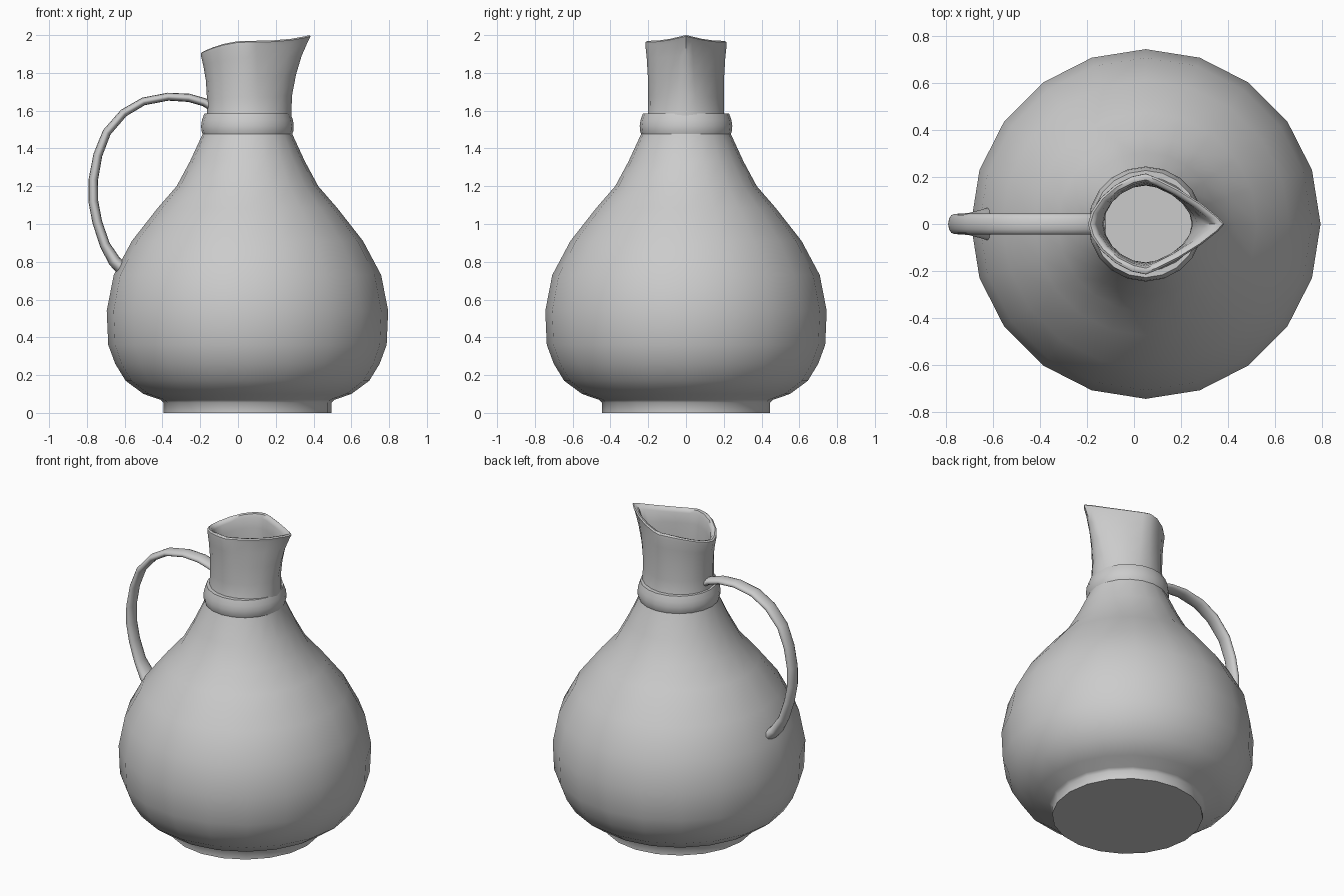
import bpy, bmesh
from math import cos, sin, pi, copysign
from mathutils import Vector
from mathutils.geometry import interpolate_bezier

if "Cube" in bpy.data.objects:
    bpy.data.objects.remove(bpy.data.objects["Cube"])

SIDES = 20
CX = 0.05  # axis of the vessel


def skin(name, rings, cap_start=False, cap_end=False, closed=False, angle=40):
    """Bridge a list of vertex rings into a smooth-shaded object."""
    bm = bmesh.new()
    loops = [[bm.verts.new(p) for p in ring] for ring in rings]
    pairs = list(zip(loops, loops[1:]))
    if closed:
        pairs.append((loops[-1], loops[0]))
    for a, b in pairs:
        n = len(a)
        for i in range(n):
            j = (i + 1) % n
            bm.faces.new((a[i], a[j], b[j], b[i]))
    if cap_start:
        bm.faces.new(loops[0][::-1])
    if cap_end:
        bm.faces.new(loops[-1])
    bmesh.ops.recalc_face_normals(bm, faces=bm.faces)
    me = bpy.data.meshes.new(name)
    bm.to_mesh(me)
    bm.free()
    ob = bpy.data.objects.new(name, me)
    bpy.context.collection.objects.link(ob)
    bpy.ops.object.select_all(action='DESELECT')
    ob.select_set(True)
    bpy.context.view_layer.objects.active = ob
    bpy.ops.object.shade_smooth_by_angle(angle=angle * pi / 180)
    return ob


def spow(v, e):
    return copysign(abs(v) ** e, v) if abs(v) > 1e-9 else 0.0


def lip_ring(zl, zm, zr, left, right, half, pl=2.0, pr=2.0):
    """Ring with separate left/right reach, roundness and height."""
    pts = []
    for i in range(SIDES):
        t = 2 * pi * i / SIDES
        c, s = cos(t), sin(t)
        a, p, ze, k = (right, pr, zr, 3) if c >= 0 else (left, pl, zl, 2)
        u = spow(c, 2 / p)
        pts.append((CX + a * u, half * spow(s, 2 / p), zm + (ze - zm) * abs(u) ** k))
    return pts


def circle(r, z):
    return lip_ring(z, z, z, r, r, r)


# Body: foot, belly and shoulder
body = [(0.445, 0), (0.445, 0.055), (0.462, 0.07), (0.55, 0.10), (0.645, 0.17),
        (0.70, 0.26), (0.737, 0.36), (0.745, 0.54), (0.708, 0.73), (0.612, 0.91),
        (0.475, 1.085), (0.375, 1.20), (0.305, 1.33), (0.238, 1.475)]
# Neck: left height, side height, spout height, left, right, half width, roundness
neck = [(1.56, 1.56, 1.56, 0.214, 0.232, 0.203, 2.0, 1.9),
        (1.66, 1.67, 1.68, 0.214, 0.236, 0.200, 1.9, 1.7),
        (1.76, 1.78, 1.79, 0.220, 0.257, 0.202, 1.8, 1.5),
        (1.84, 1.88, 1.89, 0.234, 0.287, 0.208, 1.7, 1.35),
        (1.89, 1.945, 1.97, 0.246, 0.322, 0.215, 1.65, 1.2),
        (1.905, 1.963, 1.994, 0.246, 0.335, 0.214, 1.65, 1.2)]
rim = [(1.912, 1.97, 2.0, 0.236, 0.328, 0.204, 1.65, 1.2),
       (1.908, 1.966, 1.995, 0.220, 0.310, 0.188, 1.65, 1.2)]
WALL = 0.036
inner_neck = [(a, b, c, l - WALL, r - WALL, h - WALL, p, q)
              for a, b, c, l, r, h, p, q in neck[:-1][::-1]]
inner_body = [(r - WALL, max(z, WALL)) for r, z in body[2:][::-1]]
rings = ([circle(*p) for p in body] + [lip_ring(*p) for p in neck + rim + inner_neck]
         + [circle(*p) for p in inner_body] + [circle(0.41, WALL)])
skin("jug_body", rings, cap_start=True, cap_end=True, angle=50)

# Collar band round the neck
collar = [(0.215, 1.475), (0.237, 1.475), (0.244, 1.495), (0.245, 1.52),
          (0.241, 1.55), (0.228, 1.585), (0.198, 1.585)]
skin("neck_collar", [circle(*p) for p in collar], closed=True)

# Handle: x, z, half thickness, half width along the path
path = [(-0.13, 1.615, .022, .042), (-0.18, 1.645, .022, .045), (-0.26, 1.668, .022, .045),
        (-0.37, 1.674, .021, .045), (-0.50, 1.649, .021, .045), (-0.605, 1.588, .022, .045),
        (-0.695, 1.485, .023, .044), (-0.742, 1.365, .024, .043), (-0.766, 1.235, .025, .043),
        (-0.766, 1.12, .026, .043), (-0.745, 1.01, .026, .044), (-0.705, 0.89, .027, .047),
        (-0.655, 0.805, .033, .06), (-0.615, 0.765, .036, .072), (-0.58, 0.74, .03, .06)]
hoops = []
for i, (x, z, thick, wide) in enumerate(path):
    a, b = path[max(i - 1, 0)], path[min(i + 1, len(path) - 1)]
    tan = Vector((b[0] - a[0], 0, b[1] - a[1])).normalized()
    nor = Vector((-tan.z, 0, tan.x))
    hoops.append([Vector((x, 0, z)) + nor * thick * cos(2 * pi * k / 12)
                  + Vector((0, wide * sin(2 * pi * k / 12), 0)) for k in range(12)])
skin("handle", hoops, cap_start=True, cap_end=True, angle=60)
